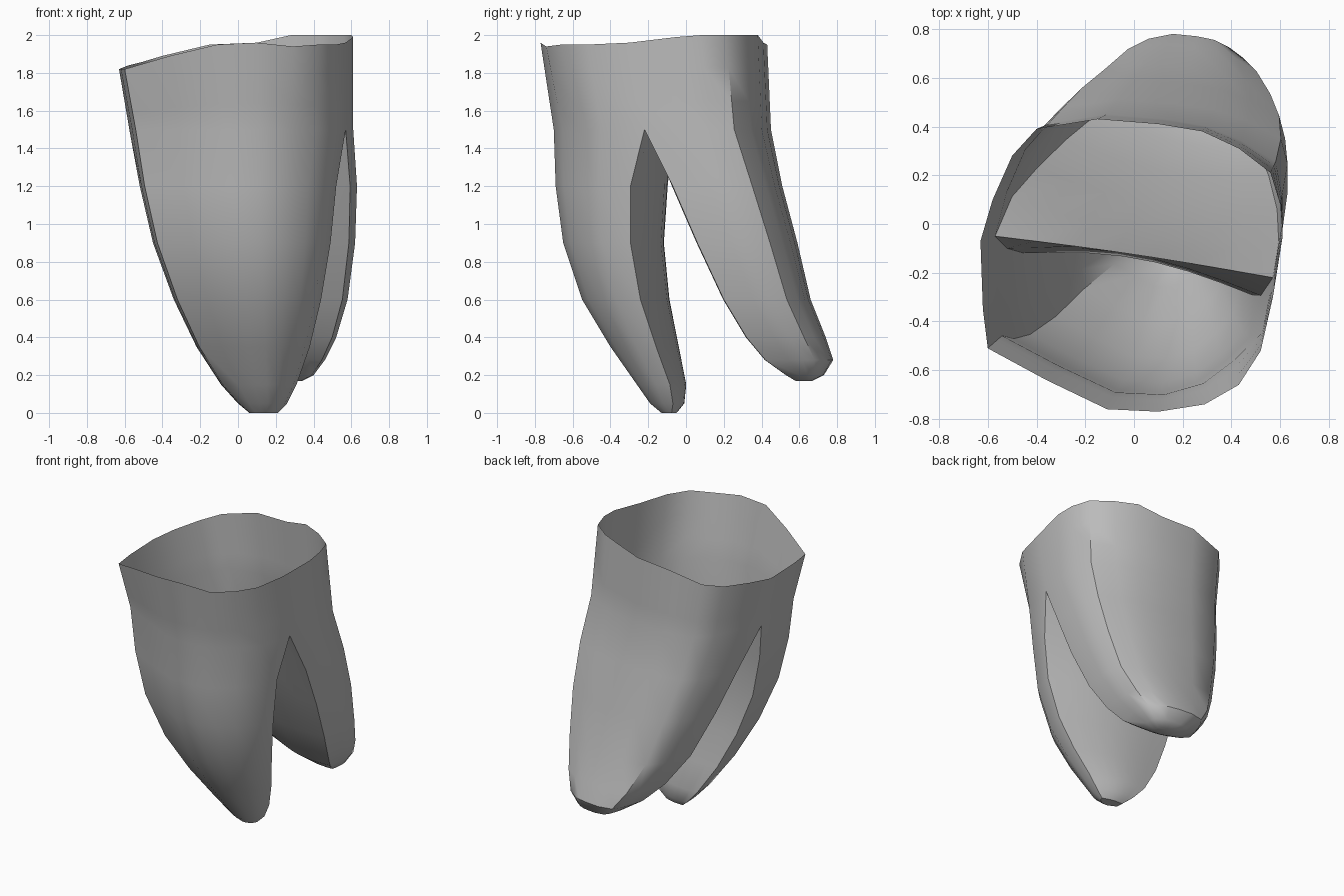
import bpy
import bmesh
import math
from mathutils import Vector

if "Cube" in bpy.data.objects:
    bpy.data.objects.remove(bpy.data.objects["Cube"], do_unlink=True)

# Open rim, split into a front arc (left end to right end) and a back arc
FRONT_RIM = [(-.63, -.07, 1.82), (-.62, -.35, 1.82), (-.6, -.51, 1.82), (-.36, -.64, 1.89),
             (-.11, -.76, 1.95), (.1, -.77, 1.96), (.29, -.74, 1.94), (.43, -.66, 1.95),
             (.52, -.52, 1.95), (.57, -.3, 1.96)]
BACK_RIM = [FRONT_RIM[-1], (.61, -.05, 1.99), (.6, .08, 2), (.56, .21, 2), (.43, .31, 2),
            (.28, .38, 2), (.1, .41, 1.96), (-.15, .43, 1.95), (-.4, .39, 1.89),
            (-.5, .28, 1.86), (-.58, .1, 1.84), FRONT_RIM[0]]

# Root outlines: like the rim, with firmer corners on the right side
FRONT_ROOT = FRONT_RIM[:6] + [(.27, -.72, 0), (.4, -.62, 0), (.52, -.5, 0), FRONT_RIM[-1]]
BACK_ROOT = BACK_RIM[:2] + [(.61, .1, 0), (.58, .23, 0), (.43, .32, 0)] + BACK_RIM[5:]

# Root levels: height, x range, y range
FRONT_LEVELS = [(1.5, -.57, .57, -.7, -.05), (1.2, -.52, .52, -.69, -.1),
                (.9, -.45, .49, -.65, -.12), (.6, -.34, .44, -.55, -.09),
                (.35, -.22, .38, -.4, -.04), (.15, -.09, .31, -.26, 0),
                (.05, 0, .26, -.19, -.01), (0, .06, .21, -.13, -.05)]
BACK_LEVELS = [(1.5, -.57, .61, -.26, .45), (1.2, -.5, .63, -.07, .51),
               (.9, -.4, .62, .06, .59), (.6, -.28, .58, .2, .66),
               (.4, -.15, .52, .32, .74), (.28, -.03, .46, .42, .78),
               (.2, .1, .4, .53, .73), (.17, .2, .34, .58, .67)]
RIDGE_STEPS = 7
BULGE = .12

bm = bmesh.new()


def fit(arc, level):
    """Scale an arc into the box of one level."""
    z, left, right, front, back = level
    xs, ys = [p[0] for p in arc], [p[1] for p in arc]
    sx = (right - left) / (max(xs) - min(xs))
    sy = (back - front) / (max(ys) - min(ys))
    return [Vector((left + (x - min(xs)) * sx, front + (y - min(ys)) * sy, z))
            for x, y, _ in arc]


def add(points):
    return [bm.verts.new(p) for p in points]


def inner_wall(start, end, bow):
    """Points strictly between two arc ends, bowed along y."""
    return [start.lerp(end, i / RIDGE_STEPS)
            + Vector((0, bow * math.sin(math.pi * i / RIDGE_STEPS), 0))
            for i in range(1, RIDGE_STEPS)]


def bridge(upper, lower):
    """Join two closed rings with quads."""
    n = len(upper)
    for i in range(n):
        j = (i + 1) % n
        bm.faces.new((upper[i], lower[i], lower[j], upper[j]))


def root(top, arc, levels, outward):
    """Loft a root from the fork to a capped tip."""
    ring = top
    for level in levels[1:]:
        points = fit(arc, level)
        bow = outward * BULGE * (level[4] - level[3])
        lower = add(points + inner_wall(points[-1], points[0], bow))
        bridge(ring, lower)
        ring = lower
    bm.faces.new(ring)


# Trunk: from the rim down to the fork
front_fork = fit(FRONT_ROOT, FRONT_LEVELS[0])
front_fork[0].z = 1.47
front_fork[-1].y = -.22
back_fork = fit(BACK_ROOT, BACK_LEVELS[0])
rim = [Vector(p) for p in FRONT_RIM + BACK_RIM[1:-1]]
fork = front_fork + back_fork[1:-1]
rings = [add(a.lerp(b, t) for a, b in zip(rim, fork)) for t in (0, .35, .7, 1)]
for upper, lower in zip(rings, rings[1:]):
    bridge(upper, lower)

# Ridge shared by both roots, then the roots
count = len(FRONT_RIM)
ridge = add(inner_wall(front_fork[-1], front_fork[0], .01))
front_top = rings[-1][:count] + ridge
back_top = rings[-1][count - 1:] + rings[-1][:1] + ridge[::-1]
root(front_top, FRONT_ROOT, FRONT_LEVELS, 1)
root(back_top, BACK_ROOT, BACK_LEVELS, -1)
bmesh.ops.recalc_face_normals(bm, faces=bm.faces[:])

mesh = bpy.data.meshes.new("forked_root_shell")
bm.to_mesh(mesh)
bm.free()
shell = bpy.data.objects.new("forked_root_shell", mesh)
bpy.context.collection.objects.link(shell)

# Single grey colour
grey = bpy.data.materials.new("plain_grey")
grey.use_nodes = True
grey.diffuse_color = (.5, .5, .5, 1)
grey.node_tree.nodes["Principled BSDF"].inputs["Base Color"].default_value = (.5, .5, .5, 1)
mesh.materials.append(grey)

bpy.context.view_layer.objects.active = shell
shell.select_set(True)
bpy.ops.object.shade_smooth_by_angle(angle=math.radians(40))
